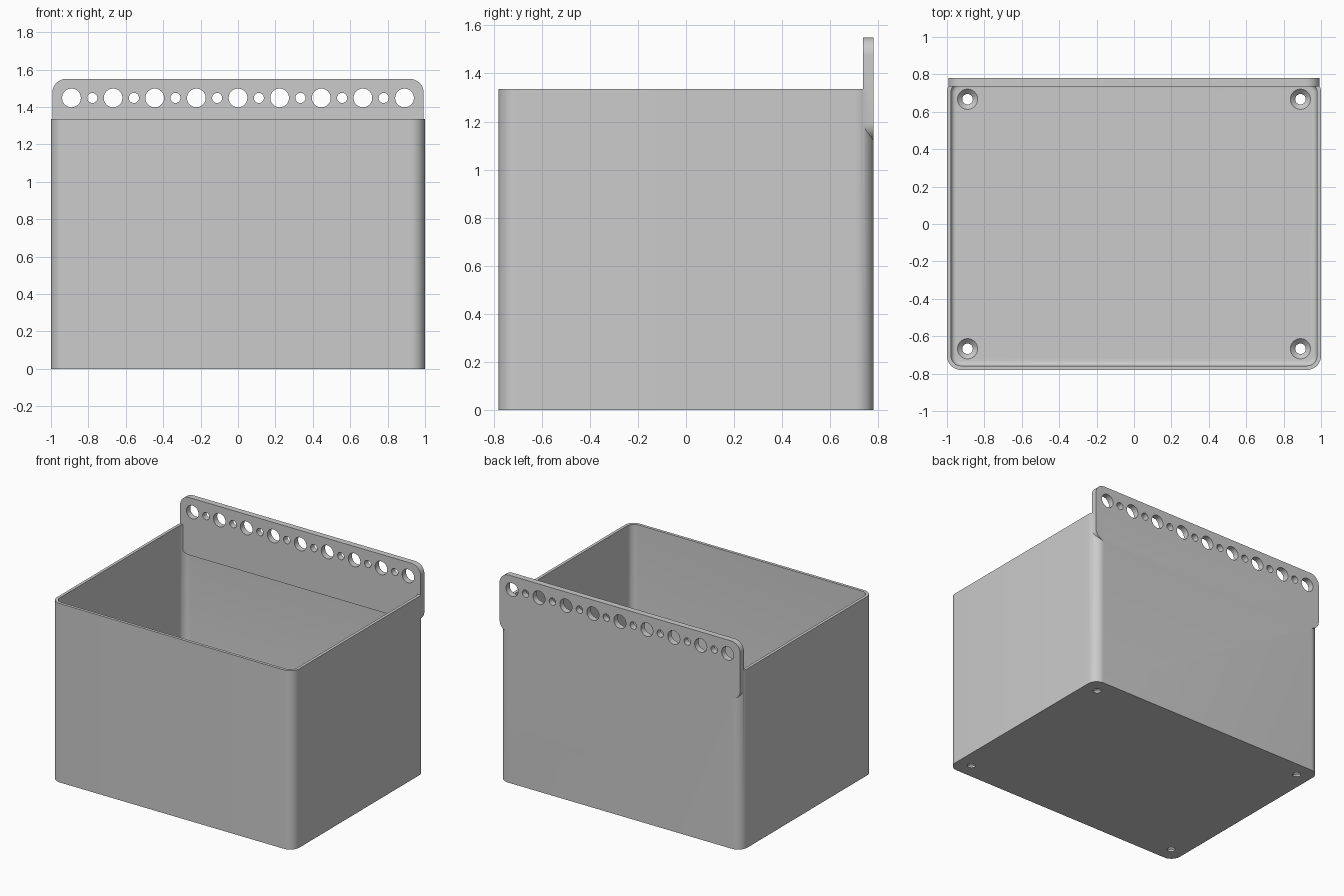
import bpy, bmesh, math
from mathutils import Matrix

cube = bpy.data.objects.get("Cube")
if cube:
    bpy.data.objects.remove(cube, do_unlink=True)

HALF_X, HALF_Y, RIM = 1.0, 0.78, 1.335
WALL, FLOOR = 0.022, 0.04

grey = bpy.data.materials.new("plain grey")
grey.use_nodes = True
colour = (0.6, 0.6, 0.6, 1)
grey.diffuse_color = colour
grey.node_tree.nodes["Principled BSDF"].inputs["Base Color"].default_value = colour


def add_object(name, bm):
    bmesh.ops.recalc_face_normals(bm, faces=bm.faces)
    mesh = bpy.data.meshes.new(name)
    bm.to_mesh(mesh)
    bm.free()
    mesh.materials.append(grey)
    obj = bpy.data.objects.new(name, mesh)
    bpy.context.collection.objects.link(obj)
    return obj


def rounded_slab(name, hx, hy, radius, depth, fillet=0, matrix=Matrix()):
    """Rounded rectangle extruded upwards, optionally with a filleted base."""
    bm = bmesh.new()
    verts = []
    for quarter, (sx, sy) in enumerate([(1, 1), (-1, 1), (-1, -1), (1, -1)]):
        for step in range(13):
            a = math.radians(90 * quarter + 7.5 * step)
            verts.append(bm.verts.new((sx * (hx - radius) + radius * math.cos(a),
                                       sy * (hy - radius) + radius * math.sin(a), 0)))
    base = bm.faces.new(verts)
    top = bmesh.ops.extrude_face_region(bm, geom=[base], use_keep_orig=True)
    moved = [g for g in top["geom"] if isinstance(g, bmesh.types.BMVert)]
    bmesh.ops.translate(bm, verts=moved, vec=(0, 0, depth))
    if fillet:
        edges = [e for e in bm.edges if all(abs(v.co.z) < 1e-5 for v in e.verts)]
        bmesh.ops.bevel(bm, geom=edges, offset=fillet, segments=5, profile=0.5,
                        affect='EDGES')
    bm.transform(matrix)
    return add_object(name, bm)


def add_cone(bm, r1, r2, depth, matrix):
    bmesh.ops.create_cone(bm, cap_ends=True, segments=40, radius1=r1, radius2=r2,
                          depth=depth, matrix=matrix)


def combine(target, tool, operation):
    mod = target.modifiers.new(operation.title(), 'BOOLEAN')
    mod.object, mod.operation, mod.solver = tool, operation, 'EXACT'
    bpy.context.view_layer.objects.active = target
    bpy.ops.object.modifier_apply(modifier=mod.name)
    bpy.data.objects.remove(tool, do_unlink=True)


# Open box with filleted inner floor
box = rounded_slab("storage_box", HALF_X, HALF_Y, 0.075, RIM)
cavity = rounded_slab("cavity", HALF_X - WALL, HALF_Y - WALL, 0.053, RIM, 0.025,
                      Matrix.Translation((0, 0, FLOOR)))
combine(box, cavity, 'DIFFERENCE')

# Upright hanging plate along the back rim
low, high = 1.12, 1.55
stand = Matrix.Translation((0, HALF_Y, (low + high) / 2)) @ Matrix.Rotation(math.pi / 2, 4, 'X')
plate = rounded_slab("hanging_plate", 0.993, (high - low) / 2, 0.075, 0.045, 0, stand)
combine(box, plate, 'UNION')

# Alternating large and small holes through the plate
bm = bmesh.new()
for i in range(17):
    r = 0.027 if i % 2 else 0.05
    place = Matrix.Translation(((i - 8) * 0.1113, HALF_Y, 1.448))
    add_cone(bm, r, r, 0.2, place @ Matrix.Rotation(math.pi / 2, 4, 'X'))
combine(box, add_object("plate_holes", bm), 'DIFFERENCE')

# Through holes, then countersinks, in the floor corners
for r1, r2, depth, z in [(0.028, 0.028, 0.2, 0), (0.024, 0.06, 0.036, FLOOR - 0.012)]:
    bm = bmesh.new()
    for sx in (-1, 1):
        for sy in (-1, 1):
            add_cone(bm, r1, r2, depth, Matrix.Translation((sx * 0.89, sy * 0.667, z)))
    combine(box, add_object("floor_holes", bm), 'DIFFERENCE')

bpy.ops.object.select_all(action='DESELECT')
box.select_set(True)
bpy.context.view_layer.objects.active = box
bpy.ops.object.shade_smooth_by_angle(angle=math.radians(30))
